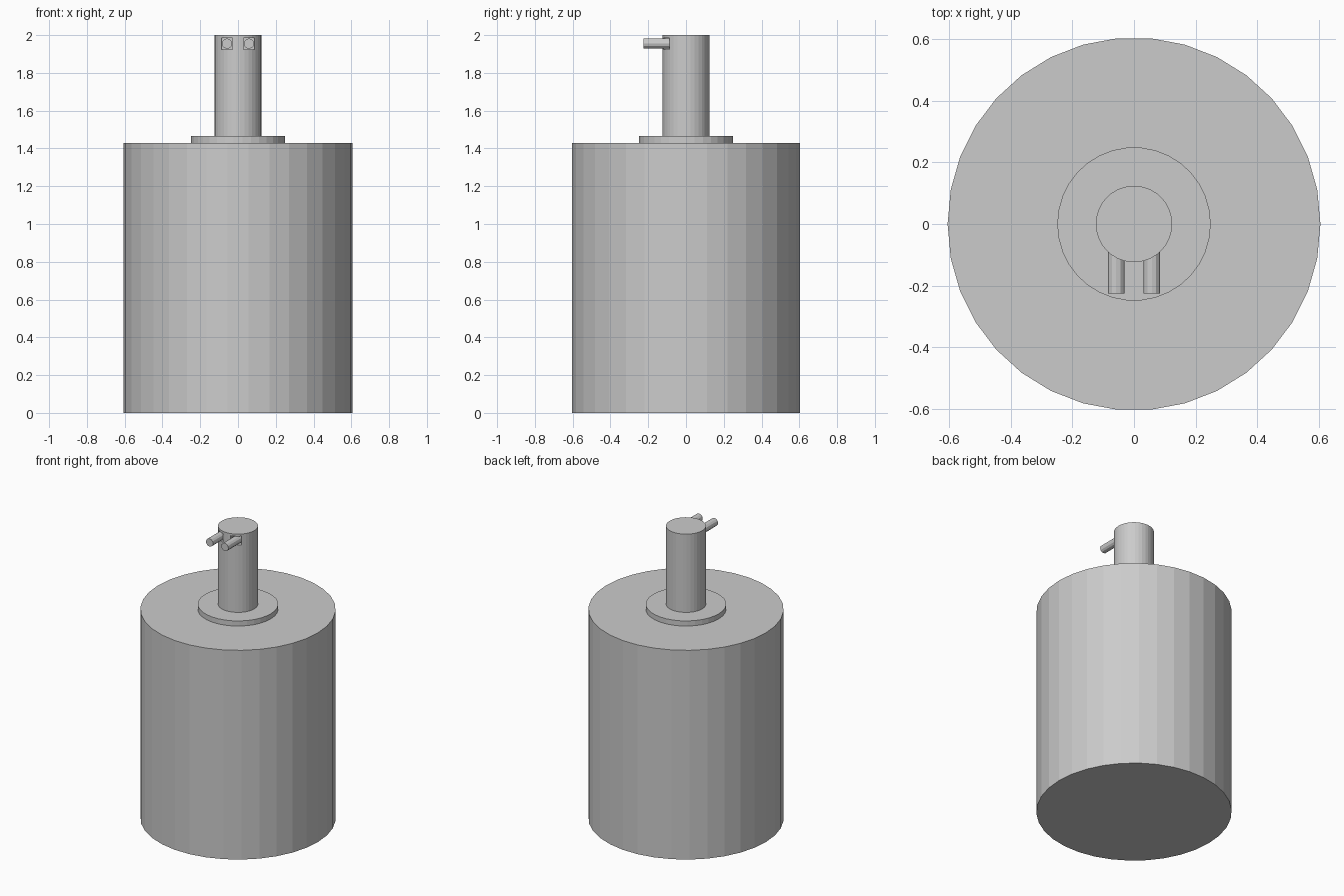
import bpy
from math import pi

if "Cube" in bpy.data.objects:
    bpy.data.objects.remove(bpy.data.objects["Cube"])


def cylinder(name, radius, z0, z1, sides=34):
    bpy.ops.mesh.primitive_cylinder_add(
        vertices=sides, radius=radius, depth=z1 - z0,
        location=(0, 0, (z0 + z1) / 2), rotation=(0, 0, pi / 2))
    ob = bpy.context.object
    ob.name = name
    return ob


# Main body, collar and upright stem
cylinder("body", 0.605, 0, 1.43)
cylinder("collar", 0.249, 1.43, 1.465)
stem = cylinder("stem", 0.124, 1.465, 2.0)

# Twin spouts, each seated in a square socket cut into the stem
for side, x in (("left", -0.058), ("right", 0.058)):
    bpy.ops.mesh.primitive_cube_add(size=1, location=(x, -0.11, 1.955))
    cutter = bpy.context.object
    cutter.name = side + "_socket_cutter"
    cutter.scale = (0.058, 0.1, 0.06)
    cutter.hide_render = True
    cutter.hide_set(True)
    socket = stem.modifiers.new(side + "_socket", 'BOOLEAN')
    socket.object = cutter
    socket.operation = 'DIFFERENCE'
    socket.solver = 'EXACT'

    bpy.ops.mesh.primitive_cylinder_add(
        vertices=12, radius=0.027, depth=0.165,
        location=(x, -0.1425, 1.955), rotation=(pi / 2, 0, 0))
    bpy.context.object.name = side + "_spout"
